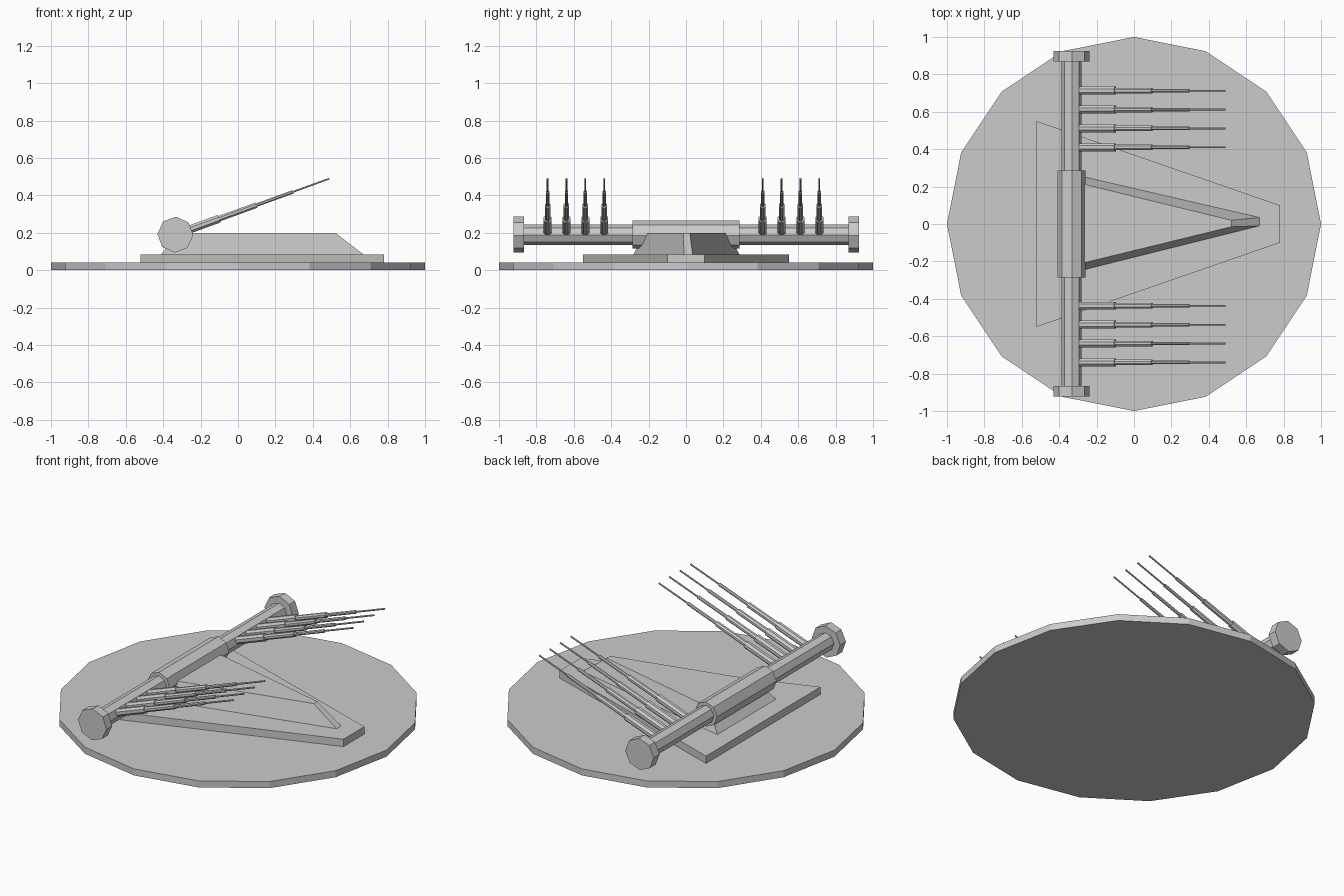
import bpy, bmesh, math
from mathutils import Matrix, Vector

if "Cube" in bpy.data.objects:
    bpy.data.objects.remove(bpy.data.objects["Cube"], do_unlink=True)

grey = bpy.data.materials.new("plain grey")
grey.use_nodes = True
GREY = (0.6, 0.6, 0.6, 1)
grey.diffuse_color = GREY
grey.node_tree.nodes["Principled BSDF"].inputs["Base Color"].default_value = GREY


def finish(name, bm):
    bmesh.ops.recalc_face_normals(bm, faces=bm.faces)
    mesh = bpy.data.meshes.new(name)
    bm.to_mesh(mesh)
    bm.free()
    mesh.materials.append(grey)
    obj = bpy.data.objects.new(name, mesh)
    bpy.context.collection.objects.link(obj)
    return obj


def prism(name, start, end, radius, sides, turn=0):
    """Flat-sided rod from start to end."""
    start, end = Vector(start), Vector(end)
    axis = end - start
    bm = bmesh.new()
    rot = axis.to_track_quat('Z', 'X').to_matrix().to_4x4()
    place = Matrix.Translation((start + end) / 2) @ rot @ Matrix.Rotation(math.radians(turn), 4, 'Z')
    bmesh.ops.create_cone(bm, cap_ends=True, segments=sides, radius1=radius,
                          radius2=radius, depth=axis.length, matrix=place)
    return finish(name, bm)


def loft(name, bottom, z0, top, z1):
    """Solid between two outlines with equal point counts."""
    bm = bmesh.new()
    low = [bm.verts.new((x, y, z0)) for x, y in bottom]
    high = [bm.verts.new((x, y, z1)) for x, y in top]
    bm.faces.new(low)
    bm.faces.new(high)
    n = len(low)
    for i in range(n):
        j = (i + 1) % n
        bm.faces.new((low[i], low[j], high[j], high[i]))
    return finish(name, bm)


# Round base and tapered plinth
prism("base_disc", (0, 0, 0), (0, 0, 0.04), 1, 16)
plinth = [(-0.52, -0.55), (0.78, -0.1), (0.78, 0.1), (-0.52, 0.55)]
loft("plinth", plinth, 0.04, plinth, 0.085)

# Sloped wedge housing
loft("wedge_housing",
     [(-0.41, -0.28), (0.67, -0.01), (0.67, 0.035), (-0.41, 0.285)], 0.085,
     [(-0.32, -0.22), (0.52, -0.015), (0.52, 0.02), (-0.32, 0.225)], 0.2)

# Axle with centre sleeve and end caps, rolled to the barrel elevation
AX, AZ, TILT = -0.335, 0.19, math.radians(20)


def axle_part(name, y0, y1, radius):
    prism(name, (AX, y0, AZ), (AX, y1, AZ), radius, 8, 2.5)


axle_part("axle", -0.9, 0.9, 0.054)
axle_part("centre_sleeve", -0.285, 0.287, 0.075)
axle_part("left_end_cap", 0.87, 0.925, 0.096)
axle_part("right_end_cap", -0.922, -0.867, 0.096)

# Stepped barrels, four on each side
STEPS = [(0.05, 0.25, 0.023), (0.25, 0.46, 0.016), (0.46, 0.67, 0.01), (0.67, 0.876, 0.005)]


def along(y, d):
    return (AX + d * math.cos(TILT), y, AZ + d * math.sin(TILT))


for side, first in (("left", 0.41), ("right", -0.74)):
    for i in range(4):
        y = first + 0.101 * i
        for k, (d0, d1, r) in enumerate(STEPS):
            prism(f"{side}_barrel_{i + 1}_section_{k + 1}", along(y, d0), along(y, d1), r, 8, 22.5)
